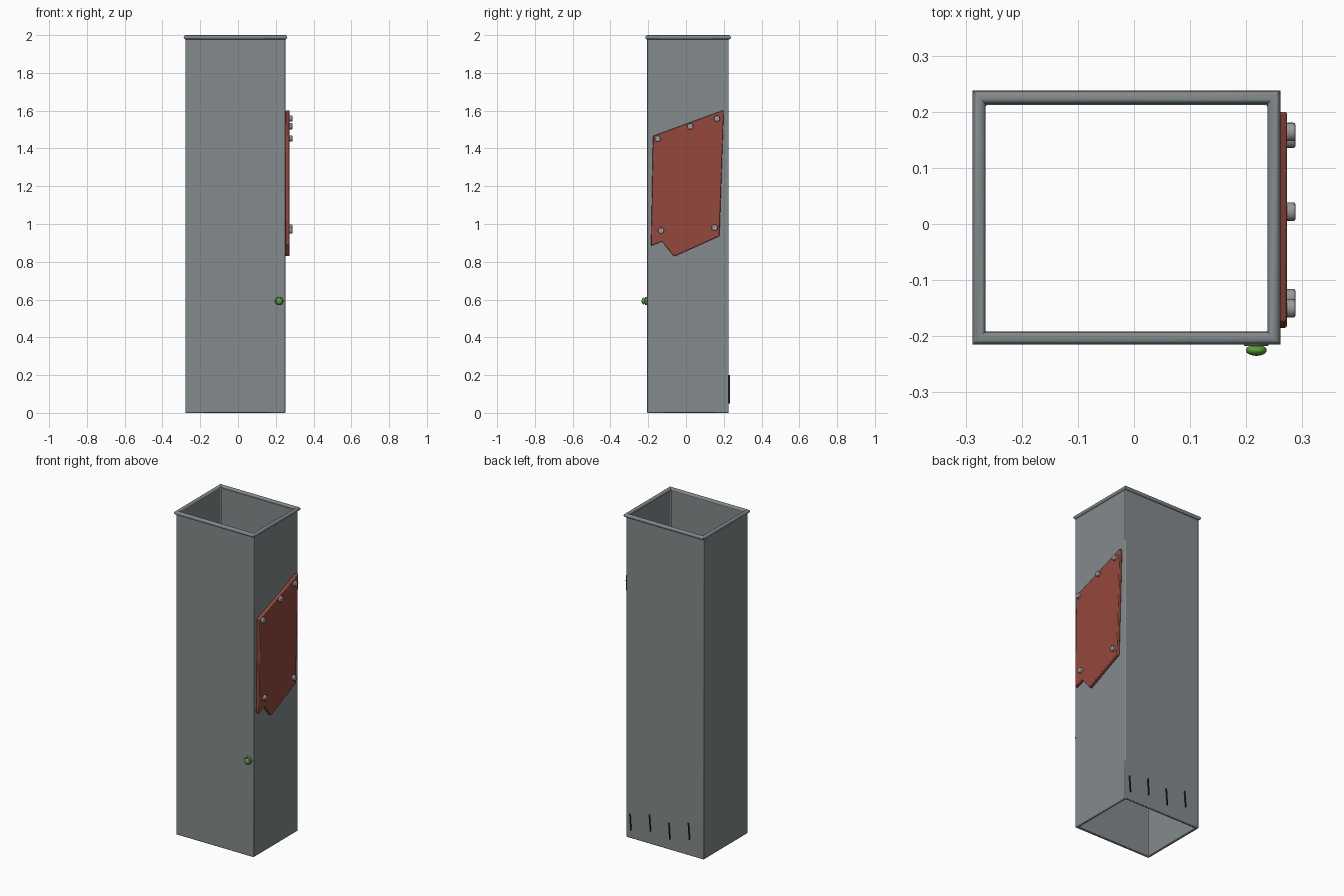
import bpy, bmesh, math
from mathutils import Vector, Matrix

if "Cube" in bpy.data.objects:
    bpy.data.objects.remove(bpy.data.objects["Cube"])


def material(name, rgb):
    m = bpy.data.materials.new(name)
    m.diffuse_color = (*rgb, 1)
    m.use_nodes = True
    m.node_tree.nodes["Principled BSDF"].inputs["Base Color"].default_value = m.diffuse_color
    return m


STEEL = material("steel", (0.23, 0.255, 0.265))
RED = material("red_paint", (0.30, 0.065, 0.045))
GREEN = material("green_lamp", (0.09, 0.36, 0.03))
DARK = material("dark_slot", (0.015, 0.015, 0.015))
BOLT = material("bolt_grey", (0.32, 0.32, 0.33))


def finish(name, bm, mat, bevel=0, segments=2):
    bmesh.ops.recalc_face_normals(bm, faces=bm.faces)
    me = bpy.data.meshes.new(name)
    bm.to_mesh(me)
    bm.free()
    ob = bpy.data.objects.new(name, me)
    bpy.context.collection.objects.link(ob)
    me.materials.append(mat)
    if bevel:
        mod = ob.modifiers.new("bevel", "BEVEL")
        mod.width, mod.segments = bevel, segments
        mod.limit_method = "ANGLE"
    bpy.ops.object.select_all(action="DESELECT")
    ob.select_set(True)
    bpy.context.view_layer.objects.active = ob
    bpy.ops.object.shade_smooth_by_angle(angle=math.radians(35))
    return ob


def sweep_loop(rings):
    """Closed sweep: joins each ring of points to the next, last to first."""
    bm = bmesh.new()
    vs = [[bm.verts.new(p) for p in ring] for ring in rings]
    n = len(vs[0])
    for i, a in enumerate(vs):
        b = vs[(i + 1) % len(vs)]
        for j in range(n):
            k = (j + 1) % n
            bm.faces.new((a[j], b[j], b[k], a[k]))
    return bm


def disc(name, centre, axis, radius, depth, mat, bevel):
    bm = bmesh.new()
    rot = Vector((0, 0, 1)).rotation_difference(Vector(axis)).to_matrix().to_4x4()
    bmesh.ops.create_cone(bm, cap_ends=True, segments=20, radius1=radius, radius2=radius,
                          depth=depth, matrix=Matrix.Translation(centre) @ rot)
    return finish(name, bm, mat, bevel)


# Open shaft: four thin walls, no top or bottom
X0, X1, Y0, Y1 = -0.279, 0.252, -0.207, 0.226
T = 0.014
corners = [(X0, Y0, 1, 1), (X1, Y0, -1, 1), (X1, Y1, -1, -1), (X0, Y1, 1, -1)]
rings = [[(x, y, 0.004), (x, y, 1.988),
          (x + sx * T, y + sy * T, 1.988), (x + sx * T, y + sy * T, 0.004)]
         for x, y, sx, sy in corners]
for r in rings:
    r[0] = (r[0][0], r[0][1], 0)
    r[3] = (r[3][0], r[3][1], 0)
finish("shaft", sweep_loop(rings), STEEL, 0.004)

# Round mitred rim around the top opening
R = 0.0115
rings = []
for x, y, sx, sy in [(-0.276, -0.2035, 1, 1), (0.2495, -0.2035, -1, 1),
                     (0.2495, 0.226, -1, -1), (-0.276, 0.226, 1, -1)]:
    ring = []
    for i in range(16):
        a = math.tau * i / 16
        c = R * math.cos(a)
        ring.append((x + sx * c, y + sy * c, 2 - R + R * math.sin(a)))
    rings.append(ring)
finish("top_rim", sweep_loop(rings), STEEL)

# Torn red plate on the right wall
outline = [(-0.175, 1.466), (0.2, 1.603), (0.177, 0.936),
           (-0.063, 0.828), (-0.127, 0.907), (-0.185, 0.885)]
bm = bmesh.new()
face = bm.faces.new([bm.verts.new((0.252, y, z)) for y, z in outline])
ext = bmesh.ops.extrude_face_region(bm, geom=[face])
bmesh.ops.translate(bm, vec=(0.021, 0, 0),
                    verts=[v for v in ext["geom"] if isinstance(v, bmesh.types.BMVert)])
finish("patch_plate", bm, RED, 0.004)

# Bolts holding the plate
for i, (y, z) in enumerate([(-0.15, 1.452), (0.022, 1.517), (0.164, 1.558),
                            (-0.132, 0.965), (0.152, 0.981)]):
    disc(f"bolt_{i + 1}", (0.279, y, z), (1, 0, 0), 0.0165, 0.017, BOLT, 0.003)

# Indicator lamp on the front: collar and dome
disc("lamp_collar", (0.218, -0.211, 0.592), (0, -1, 0), 0.022, 0.013, STEEL, 0.002)
bm = bmesh.new()
bmesh.ops.create_uvsphere(bm, u_segments=24, v_segments=12, radius=1,
                          matrix=Matrix.Translation((0.218, -0.225, 0.592))
                          @ Matrix.Diagonal((0.0185, 0.010, 0.0185, 1)))
finish("lamp_dome", bm, GREEN)

# Narrow staggered slots low on the back wall
for i, (x, z) in enumerate([(0.22, 0.10), (0.087, 0.13), (-0.046, 0.116), (-0.18, 0.15)]):
    bm = bmesh.new()
    bmesh.ops.create_cube(bm, size=1, matrix=Matrix.Translation((x, 0.229, z))
                          @ Matrix.Rotation(math.radians(4), 4, "Y")
                          @ Matrix.Diagonal((0.006, 0.006, 0.1, 1)))
    finish(f"back_slot_{i + 1}", bm, DARK)
